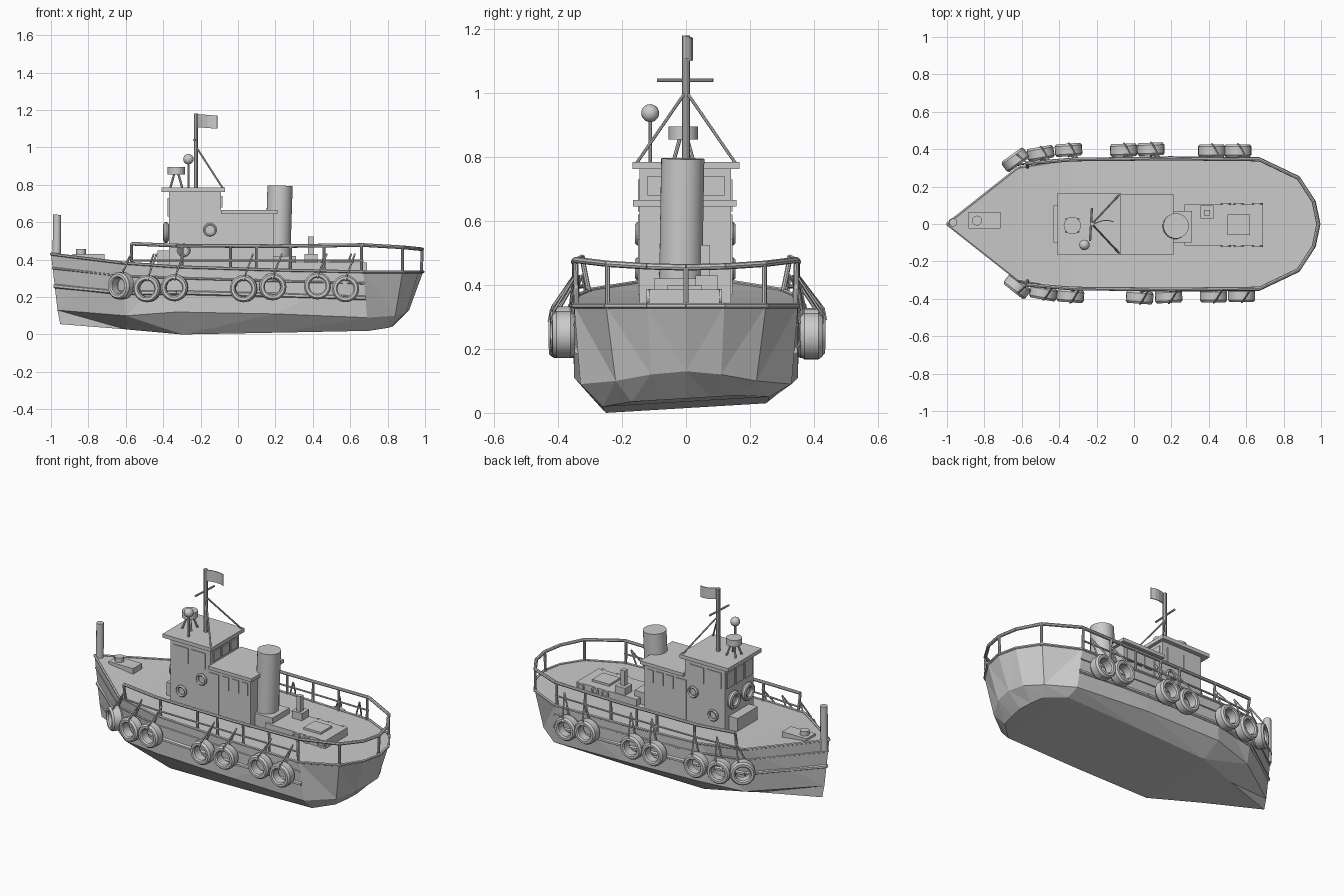
import bpy, bmesh, math
from mathutils import Vector, Matrix

if "Cube" in bpy.data.objects:
    bpy.data.objects.remove(bpy.data.objects["Cube"])

grey = bpy.data.materials.new("plain_grey")
grey.diffuse_color = (0.6, 0.6, 0.6, 1)
grey.use_nodes = True
grey.node_tree.nodes["Principled BSDF"].inputs["Base Color"].default_value = grey.diffuse_color


def finish(name, bm, smooth=False):
    bmesh.ops.recalc_face_normals(bm, faces=bm.faces)
    me = bpy.data.meshes.new(name)
    bm.to_mesh(me)
    bm.free()
    me.materials.append(grey)
    ob = bpy.data.objects.new(name, me)
    bpy.context.collection.objects.link(ob)
    if smooth:
        bpy.ops.object.select_all(action='DESELECT')
        ob.select_set(True)
        bpy.context.view_layer.objects.active = ob
        bpy.ops.object.shade_smooth_by_angle(angle=math.radians(35))
    return ob


def add_box(bm, x0, x1, y0, y1, z0, z1):
    m = Matrix.Translation(((x0 + x1) / 2, (y0 + y1) / 2, (z0 + z1) / 2))
    bmesh.ops.create_cube(bm, size=1, matrix=m @ Matrix.Diagonal((x1 - x0, y1 - y0, z1 - z0, 1)))


def boxes(name, *dims):
    bm = bmesh.new()
    for d in dims:
        add_box(bm, *d)
    return finish(name, bm)


def add_rod(bm, a, b, r, n=8):
    a, b = Vector(a), Vector(b)
    d = b - a
    m = Matrix.Translation((a + b) / 2) @ d.to_track_quat('Z', 'Y').to_matrix().to_4x4()
    bmesh.ops.create_cone(bm, cap_ends=True, segments=n, radius1=r, radius2=r,
                          depth=d.length, matrix=m)


def rods(name, pairs, r, n=8):
    bm = bmesh.new()
    for a, b in pairs:
        add_rod(bm, a, b, r, n)
    return finish(name, bm, True)


def path(name, pts, r, n=6):
    return rods(name, list(zip(pts, pts[1:])), r, n)


def add_ring(bm, centre, profile, rot, n=20):
    # lathe a closed (radius, height) profile about local z
    m = Matrix.Translation(centre) @ rot
    rings = [[bm.verts.new(m @ Vector((r * math.cos(t), r * math.sin(t), h))) for r, h in profile]
             for t in (2 * math.pi * i / n for i in range(n))]
    k = len(profile)
    for i in range(n):
        a, b = rings[i], rings[(i + 1) % n]
        for j in range(k):
            bm.faces.new((a[j], b[j], b[(j + 1) % k], a[(j + 1) % k]))


def both(half):
    # port side, stern centre, then starboard side in reverse
    return half + [(x, -y, z) for x, y, z in reversed(half[:-1])]


def along(line, x):
    # interpolate y and z along a half outline
    for a, b in zip(line, line[1:]):
        if a[0] <= x <= b[0]:
            return Vector(a).lerp(Vector(b), (x - a[0]) / (b[0] - a[0]))
    return Vector(line[-1])


# hull: three matching outlines, bow to stern
deck = [(-1, 0, .43), (-.62, .30, .383), (-.33, .347, .362), (.2, .355, .345),
        (.67, .35, .335), (.88, .25, .335), (.965, .12, .335), (.99, 0, .335)]
knuckle = [(-.965, 0, .13), (-.6, .27, .10), (-.33, .34, .12), (.2, .35, .11),
           (.69, .33, .09), (.84, .22, .10), (.9, .11, .12), (.915, 0, .13)]
keel = [(-.95, 0, .04), (-.6, .13, .02), (-.3, .25, 0), (.2, .26, .01),
        (.7, .26, .02), (.8, .17, .03), (.82, .08, .03), (.83, 0, .03)]
bm = bmesh.new()
rings = []
for level, line in enumerate((deck, knuckle, keel)):
    pts = both(line)[:-1]
    rings.append([bm.verts.new((x, y, z + (.015 + .06 * y if level == 2 else 0))) for x, y, z in pts])
n = len(rings[0])
for a, b in zip(rings, rings[1:]):
    for i in range(n):
        j = (i + 1) % n
        bm.faces.new((a[i], a[j], b[j], b[i]))
for ring in (rings[0], rings[2]):
    for i in range(n // 2):                       # strips across deck and bottom
        quad = [ring[i], ring[i + 1], ring[(n - i - 1) % n], ring[(n - i) % n]]
        quad = list(dict.fromkeys(quad))
        if len(quad) > 2:
            bm.faces.new(quad)
bmesh.ops.triangulate(bm, faces=bm.faces)
finish("hull", bm)

# gunwale and rubbing strakes
path("gunwale", both(deck), .008)


def strake(t):
    return [tuple(Vector(d).lerp(Vector(k), t)) for d, k in zip(deck[:5], knuckle[:5])]


for name, t, r in (("upper_strake", .25, .006), ("lower_strake", .57, .012)):
    half = strake(t)
    path(name, half[::-1] + [(x, -y, z) for x, y, z in half[1:]], r)

# guard rail
rail = [(-.57, .325, .485), (-.33, .345, .475), (.2, .35, .472), (.67, .345, .478),
        (.88, .245, .466), (.96, .12, .458), (.985, 0, .455)]
path("top_rail", both(rail), .010, 8)
for s, side in ((1, "left"), (-1, "right")):
    path("lower_rail_" + side, [(x, s * y, .395) for x, y, z in rail[:4]], .006)
    posts = []
    for x in (-.57, -.3, -.04, .1, .28, .46, .66, .88):
        p, q = along(rail, x), along(deck, x)
        posts.append(((x, s * q.y * .98, q.z - .01), (x, s * p.y, p.z)))
    rods("rail_posts_" + side, posts, .008)
rods("stern_post", [((.98, 0, .33), (.985, 0, .455))], .008)

# tyre fenders hung on ropes
tyre = [(.043, -.026), (.050, -.034), (.064, -.034), (.073, -.022),
        (.073, .022), (.064, .034), (.050, .034), (.043, .026)]
tyres = {-1: [(-.625, .335, .26, 38), (-.485, .37, .245, 10), (-.34, .385, .25, 4), (.03, .392, .245, 4),
              (.185, .388, .255, -3), (.425, .385, .26, 0), (.575, .383, .245, 0)],
         1: [(-.635, .343, .26, 36), (-.5, .378, .245, 10), (-.35, .396, .25, 4), (-.055, .395, .245, 2),
             (.09, .4, .25, 2), (.415, .392, .255, 0), (.555, .392, .24, 0)]}
for s, side in ((1, "left"), (-1, "right")):
    bm = bmesh.new()
    ropes = []
    for x, y, z, yaw in tyres[s]:
        rot = Matrix.Rotation(math.radians(s * yaw), 4, 'Z') @ Matrix.Rotation(math.pi / 2, 4, 'X')
        add_ring(bm, (x, s * y, z), tyre, rot)
        top = along(rail, max(x + .05, -.57))
        anchor = (top.x, s * top.y, .43)
        for dy in (-.036, .036):
            ropes.append(((x, s * (y + dy), z + .04), (x + .01, s * (y + dy * .8), z + .078)))
            ropes.append(((x + .01, s * (y + dy * .8), z + .076), anchor))
    finish("tyre_fenders_" + side, bm, True)
    rods("fender_ropes_" + side, ropes, .005, 5)

# wheelhouse, rear cabin and their roofs
boxes("wheelhouse", (-.37, -.09, -.145, .14, .35, .765))
boxes("wheelhouse_roof", (-.41, -.07, -.167, .167, .762, .785))
boxes("rear_cabin", (-.09, .19, -.145, .14, .34, .65))
boxes("rear_cabin_roof", (-.09, .21, -.165, .158, .645, .666))
boxes("front_step", (-.43, -.37, -.1, .1, .36, .45))

# windows and doors as thin plates, both sides
for s, y, side in ((1, .14, "left"), (-1, -.145, "right")):
    y0, y1 = sorted((y - s * .002, y + s * .005))
    boxes("side_windows_" + side, *[(x, x + w, y0, y1, a, b) for x, w, a, b in (
        (-.345, .10, .63, .73), (-.225, .10, .63, .73),
        (-.01, .05, .54, .62), (.06, .05, .54, .62), (.13, .04, .54, .62))])
    boxes("door_" + side, (-.1, -.03, y0, y1, .37, .62))
    bm = bmesh.new()
    for x, z in ((-.15, .56), (-.29, .45)):
        add_ring(bm, (x, y, z), [(.022, -.008), (.036, -.008), (.036, .008), (.030, .014), (.022, .010)],
                 Matrix.Rotation(s * -math.pi / 2, 4, 'X'), 16)
    finish("portholes_" + side, bm, True)
boxes("front_windows", *[(-.376, -.368, y, y + .075, .63, .73) for y in (-.13, -.04, .05)])
boxes("rear_windows", *[(-.092, -.084, y, y + .07, .68, .74) for y in (-.12, -.035, .05)])

# life rings on the wheelhouse front
bm = bmesh.new()
for y in (-.07, .07):
    prof = [(.042 + .015 * math.cos(t), .015 * math.sin(t)) for t in (math.pi * i / 4 for i in range(8))]
    add_ring(bm, (-.385, y, .545), prof, Matrix.Rotation(math.pi / 2, 4, 'Y'))
finish("life_rings", bm, True)

# funnel and machinery casing
rods("funnel", [((.21, -.018, .34), (.225, -.01, .795))], .068, 20)
boxes("funnel_base", (.13, .31, -.1, .07, .335, .42))

# aft hatch, vent box and post
boxes("aft_hatch", (.27, .69, -.115, .105, .33, .385))
boxes("hatch_lid", (.50, .62, -.06, .05, .384, .398))
boxes("vent_box", (.355, .425, .03, .1, .38, .43))
boxes("vent_post", (.375, .405, .045, .075, .42, .525))
bm = bmesh.new()
for s, y in ((-1, -.115), (1, .105)):
    for x in (.49, .56, .66):
        add_ring(bm, (x, y, .362), [(.015, -.006), (.026, -.006), (.026, .008), (.015, .008)],
                 Matrix.Rotation(s * -math.pi / 2, 4, 'X'), 12)
finish("hatch_rings", bm, True)

# bow post, bow locker and bollard
rods("bow_post", [((-.97, .008, .36), (-.967, .008, .64))], .022, 12)
boxes("bow_locker", (-.885, -.715, -.025, .063, .38, .43))
rods("bollard", [((-.84, .018, .42), (-.84, .018, .458))], .027, 12)

# mast, crossarm, stays and flag
rods("mast", [((-.225, 0, .78), (-.225, 0, 1.18))], .012, 10)
rods("crossarm", [((-.235, -.09, 1.04), (-.225, .085, 1.04))], .006)
rods("mast_stays", [((-.225, 0, 1.005), (-.08, s * .155, .78)) for s in (-1, 1)], .005)
bm = bmesh.new()
cols = [[bm.verts.new((-.22 + .11 * u, .022 * math.sin(u * 2.4), z - .008 * u)) for z in (1.108, 1.178)]
        for u in (0, .25, .5, .75, 1)]
for a, b in zip(cols, cols[1:]):
    bm.faces.new((a[0], b[0], b[1], a[1]))
flag = finish("flag", bm)
flag.modifiers.new("thickness", 'SOLIDIFY').thickness = .005

# radar on splayed legs
rods("radar_drum", [((-.33, -.008, .855), (-.33, -.008, .895))], .046, 16)
rods("radar_legs", [((-.33 + .015 * math.cos(t), -.008 + .015 * math.sin(t), .86),
                     (-.33 + .045 * math.cos(t), -.008 + .045 * math.sin(t), .783))
                    for t in (math.pi / 4 + math.pi / 2 * i for i in range(4))], .006)

# ball antenna
rods("antenna_stem", [((-.265, -.112, .78), (-.265, -.112, .92))], .006)
bm = bmesh.new()
bmesh.ops.create_uvsphere(bm, u_segments=16, v_segments=10, radius=.028,
                          matrix=Matrix.Translation((-.265, -.112, .937)))
finish("antenna_ball", bm, True)
